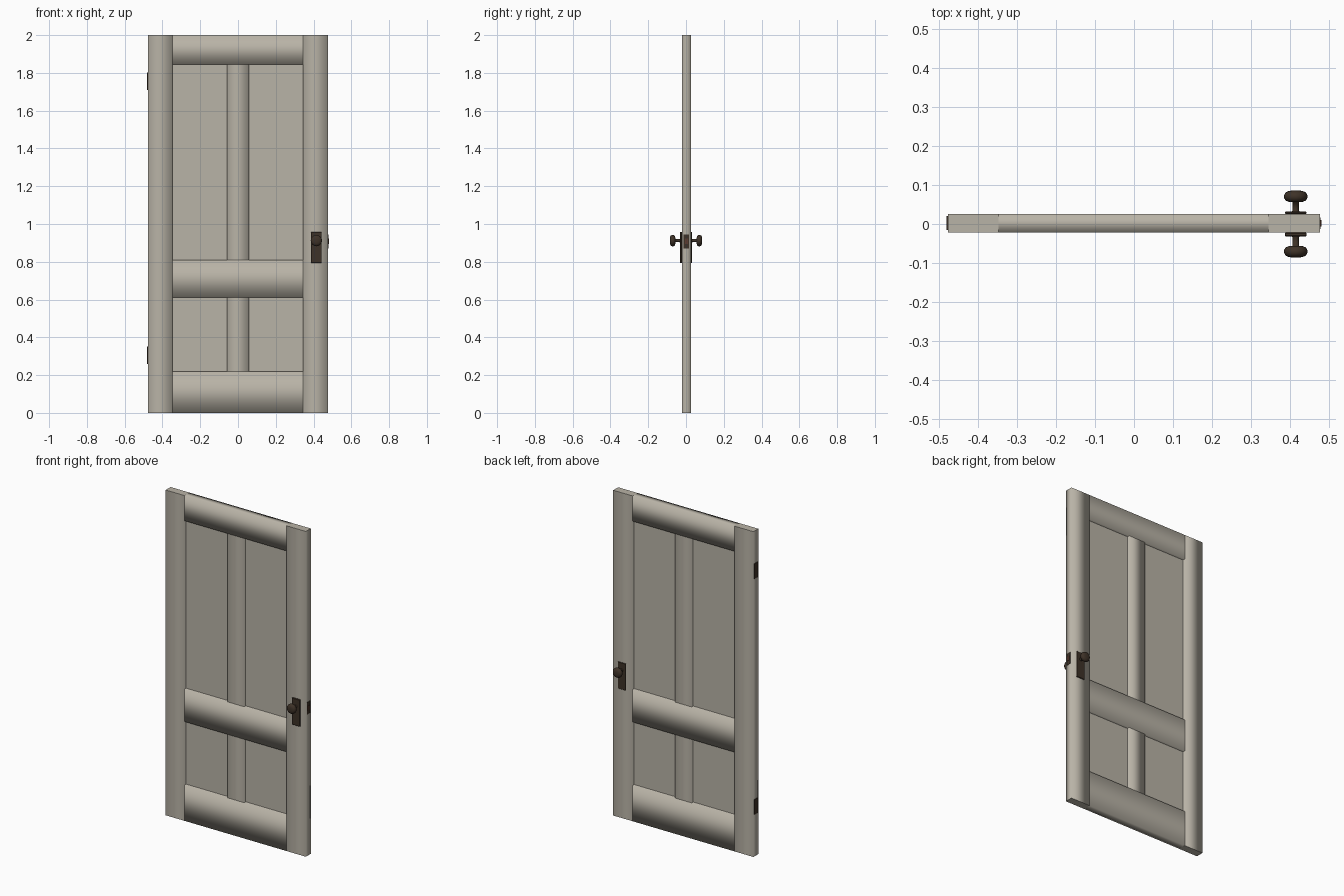
import bpy, bmesh, math

if "Cube" in bpy.data.objects:
    bpy.data.objects.remove(bpy.data.objects["Cube"])


def material(name, col):
    m = bpy.data.materials.new(name)
    m.diffuse_color = (*col, 1)
    m.use_nodes = True
    m.node_tree.nodes["Principled BSDF"].inputs["Base Color"].default_value = m.diffuse_color
    return m


PAINT = material("beige_paint", (0.485, 0.452, 0.385))
BRONZE = material("dark_bronze", (0.048, 0.032, 0.021))
BOLT = material("reddish_metal", (0.11, 0.045, 0.028))


def finish(name, bm, mat):
    bmesh.ops.recalc_face_normals(bm, faces=bm.faces)
    me = bpy.data.meshes.new(name)
    bm.to_mesh(me)
    bm.free()
    me.materials.append(mat)
    ob = bpy.data.objects.new(name, me)
    bpy.context.collection.objects.link(ob)
    return ob


def box(name, x, y, z, mat, soft_axis=None, bevel=0):
    """Box from ranges; soft_axis shades the four long sides as one smooth tube."""
    bm = bmesh.new()
    bmesh.ops.create_cube(bm, size=1)
    for v in bm.verts:
        v.co = [r[0] if c < 0 else r[1] for c, r in zip(v.co, (x, y, z))]
    bm.normal_update()
    if bevel:
        bmesh.ops.bevel(bm, geom=bm.edges[:], offset=bevel, segments=1, affect='EDGES')
    if soft_axis is not None:
        for f in bm.faces:
            cap = abs(f.normal[soft_axis]) > 0.5
            f.smooth = not cap
            if cap:
                for e in f.edges:
                    e.smooth = False
    return finish(name, bm, mat)


def lathe(name, profile, cx, cz, mat, n=16):
    """Turn (radius, y) points around a line parallel to y."""
    bm = bmesh.new()
    rings = [[bm.verts.new((cx + r * math.cos(2 * math.pi * i / n), y,
                            cz + r * math.sin(2 * math.pi * i / n))) for i in range(n)]
             for r, y in profile]
    for a, b in zip(rings, rings[1:]):
        for i in range(n):
            f = bm.faces.new((a[i], a[(i + 1) % n], b[(i + 1) % n], b[i]))
            f.smooth = True
    bm.faces.new(rings[0])
    bm.faces.new(rings[-1]).smooth = True
    return finish(name, bm, mat)


Y = (-0.022, 0.026)          # door thickness
LX, RX = -0.348, 0.345       # inner edges of the stiles
MX = 0.057                   # half width of the mullions

# Stiles and rails
box("left_stile", (-0.477, LX), Y, (0, 2), PAINT, 2)
box("right_stile", (RX, 0.477), Y, (0, 2), PAINT, 2)
for name, z in (("bottom_rail", (0, 0.22)), ("middle_rail", (0.61, 0.81)),
                ("top_rail", (1.845, 2))):
    box(name, (LX, RX), Y, z, PAINT, 0)

# Mullions and recessed panels
for name, z in (("lower", (0.22, 0.61)), ("upper", (0.81, 1.845))):
    box(name + "_mullion", (-MX, MX), Y, z, PAINT, 2)
    for side, x in (("left", (LX, -MX)), ("right", (MX, RX))):
        box(f"{name}_{side}_panel", x, (-0.007, 0.011), z, PAINT)

# Knob sets on both faces
KX, KZ = 0.415, 0.912
KNOB = [(0.010, 0.030), (0.008, 0.036), (0.008, 0.056), (0.018, 0.057), (0.026, 0.060),
        (0.030, 0.067), (0.030, 0.074), (0.026, 0.081), (0.017, 0.085), (0.007, 0.086)]
for name, s, face in (("front", -1, Y[0]), ("back", 1, Y[1])):
    box(name + "_plate", (0.387, 0.443), sorted((face, s * 0.032)), (0.793, 0.958),
        BRONZE, bevel=0.002)
    lathe(name + "_knob", [(r, s * y) for r, y in KNOB], KX, KZ, BRONZE)

# Latch on the free edge
box("latch_plate", (0.47, 0.4785), (-0.013, 0.017), (0.87, 0.945), BRONZE)
box("latch_bolt", (0.47, 0.481), (-0.006, 0.010), (0.895, 0.922), BOLT)

# Hinges on the other edge
for name, z in (("lower", 0.305), ("upper", 1.755)):
    box(name + "_hinge", (-0.481, -0.47), (-0.015, 0.021), (z - 0.046, z + 0.046), BRONZE)
